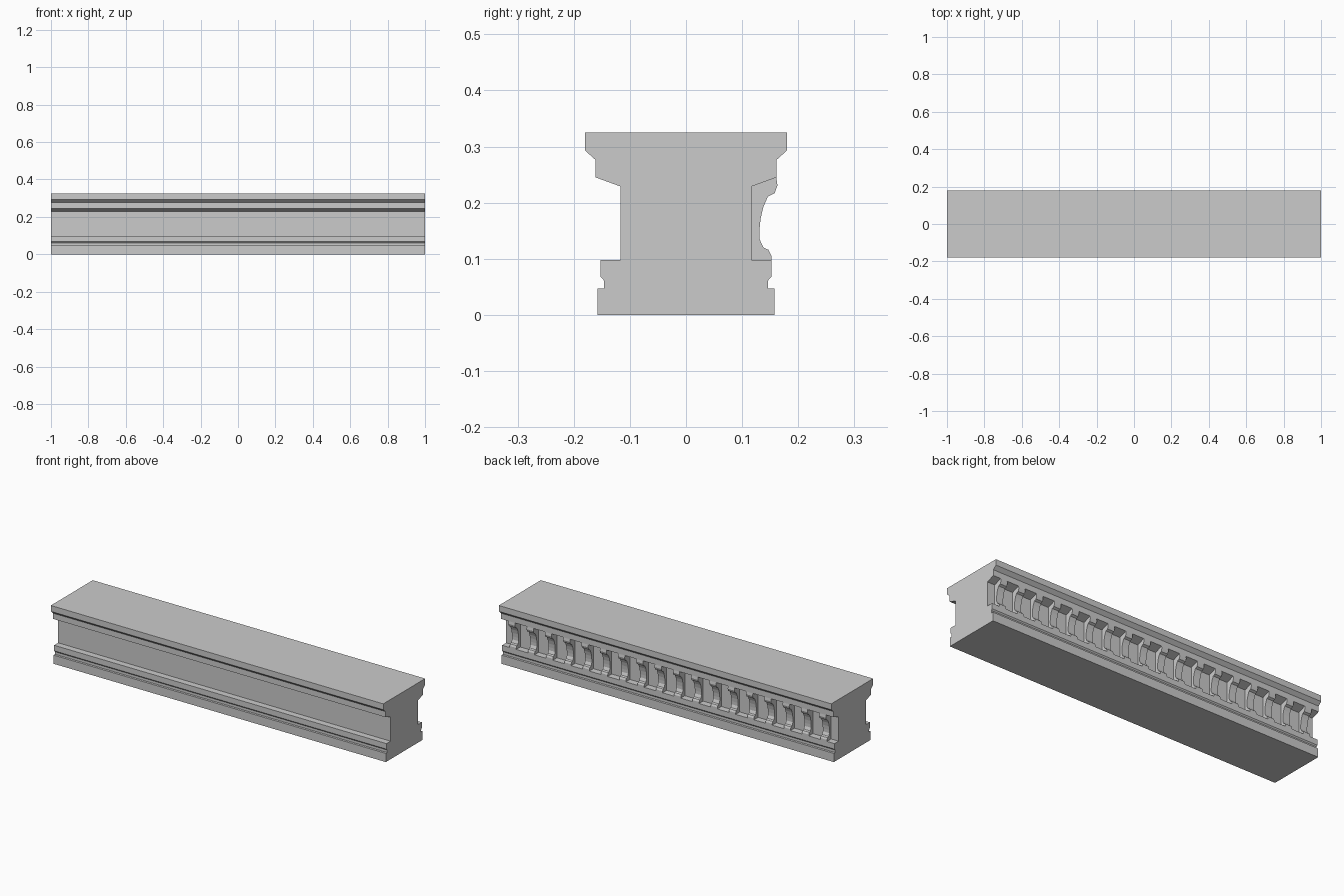
import bpy, bmesh

if "Cube" in bpy.data.objects:
    bpy.data.objects.remove(bpy.data.objects["Cube"])


def extrude_profile(name, profile, x_centre, width):
    """Closed (y, z) outline swept along x."""
    bm = bmesh.new()
    verts = [bm.verts.new((x_centre - width / 2, y, z)) for y, z in profile]
    face = bm.faces.new(verts)
    new = bmesh.ops.extrude_face_region(bm, geom=[face])["geom"]
    moved = [g for g in new if isinstance(g, bmesh.types.BMVert)]
    bmesh.ops.translate(bm, verts=moved, vec=(width, 0, 0))
    bmesh.ops.recalc_face_normals(bm, faces=bm.faces[:])
    mesh = bpy.data.meshes.new(name)
    bm.to_mesh(mesh)
    bm.free()
    obj = bpy.data.objects.new(name, mesh)
    bpy.context.collection.objects.link(obj)
    return obj


# Moulded beam: half outline from base to top, mirrored across y
half = [(0.158, 0), (0.158, 0.047), (0.146, 0.047), (0.146, 0.061),
        (0.152, 0.068), (0.152, 0.098), (0.117, 0.098), (0.117, 0.229),
        (0.161, 0.245), (0.161, 0.276), (0.18, 0.293), (0.18, 0.325)]
extrude_profile("cornice_beam", half + [(-y, z) for y, z in reversed(half)], 0, 2.0)

# Row of scooped brackets in the back recess
bracket = [(0.117, 0.098), (0.152, 0.098), (0.152, 0.106), (0.147, 0.116),
           (0.138, 0.120), (0.131, 0.135), (0.131, 0.152), (0.133, 0.172),
           (0.138, 0.193), (0.146, 0.211), (0.158, 0.217), (0.163, 0.231),
           (0.161, 0.245), (0.117, 0.229)]
count = 18
for i in range(count):
    x = -0.935 + 1.87 * i / (count - 1)
    extrude_profile(f"bracket_{i + 1:02d}", bracket, x, 0.04)
